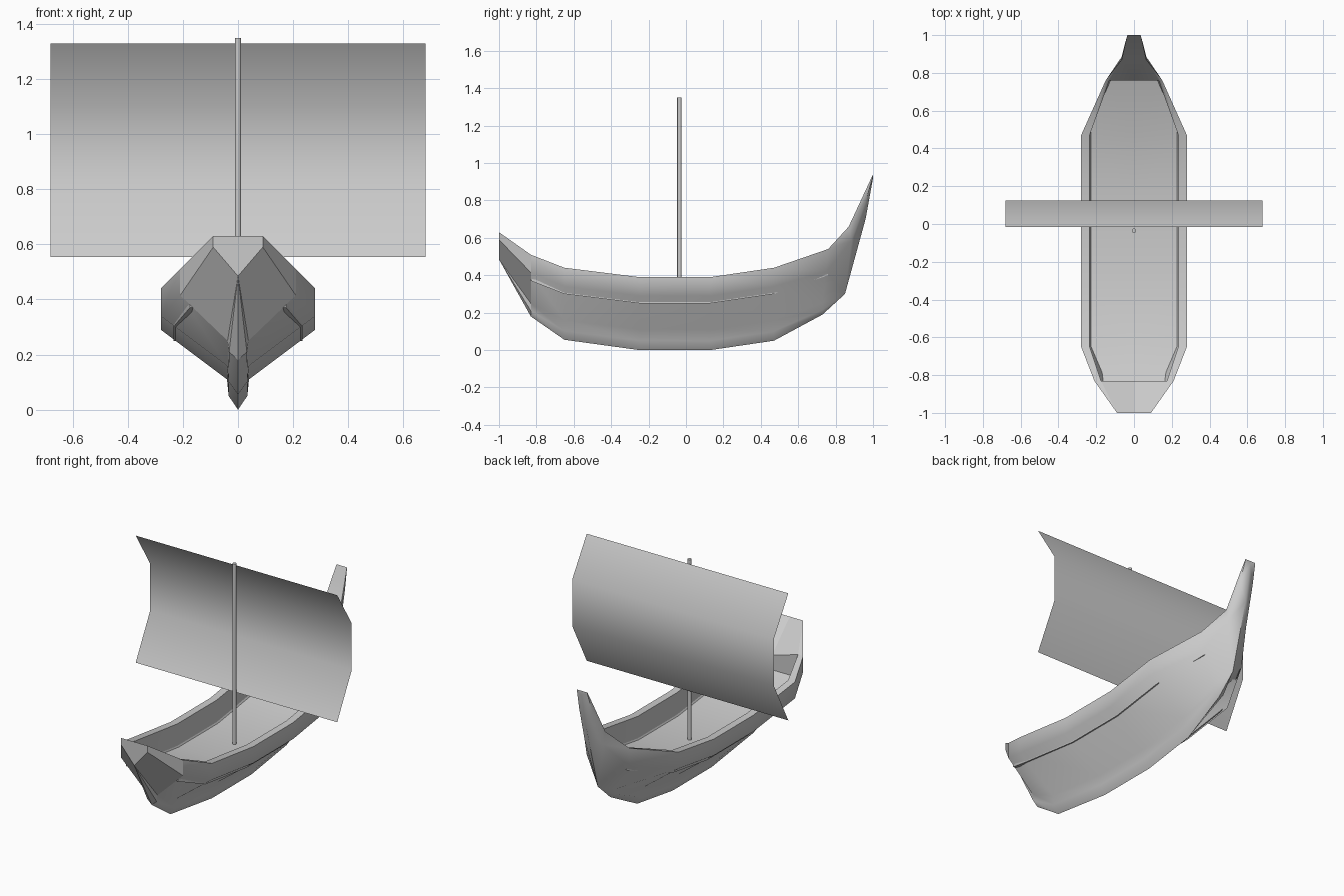
import bpy, bmesh, math

if "Cube" in bpy.data.objects:
    bpy.data.objects.remove(bpy.data.objects["Cube"])


def finish(bm, name, angle):
    bmesh.ops.recalc_face_normals(bm, faces=bm.faces)
    me = bpy.data.meshes.new(name)
    bm.to_mesh(me)
    bm.free()
    ob = bpy.data.objects.new(name, me)
    bpy.context.collection.objects.link(ob)
    bpy.ops.object.select_all(action='DESELECT')
    ob.select_set(True)
    bpy.context.view_layer.objects.active = ob
    bpy.ops.object.shade_smooth_by_angle(angle=math.radians(angle))
    return ob


# Hull stations, half section each:
# gunwale (y, half width, z), inner rim half width, side knuckle (y, x, z),
# chine (y, x, z), keel (y, z)
stations = [
    ((-1.00, .09, .63), .09, (-1.00, .09, .59), (-1.00, 0, .485), (-1.00, .485)),
    ((-.83, .21, .51), .175, (-.83, .21, .415), (-.83, .038, .25), (-.83, .18)),
    ((-.65, .28, .44), .235, (-.65, .28, .34), (-.65, .04, .16), (-.65, .055)),
    ((-.25, .28, .39), .235, (-.25, .28, .29), (-.25, .04, .11), (-.25, 0)),
    ((.13, .28, .39), .235, (.13, .28, .29), (.13, .04, .11), (.13, 0)),
    ((.47, .28, .44), .235, (.47, .28, .34), (.47, .04, .16), (.47, .05)),
    ((.76, .15, .54), .13, (.75, .145, .42), (.73, .038, .25), (.73, .19)),
    ((.87, .065, .66), .06, (.885, .065, .585), (.85, 0, .30), (.85, .30)),
    ((.96, .045, .854), .04, (.965, .045, .81), (.96, 0, .70), (.96, .70)),
    ((1.0, .035, .94), .03, (1.0, .035, .93), (1.0, 0, .92), (1.0, .92)),
]
BOW, STERN, LAST = 1, 6, len(stations) - 1
DEPTH = .14

bm = bmesh.new()
rows = []
for i, (g, rim, s, c, k) in enumerate(stations):
    top = g[2] - (.05 if i == BOW else 0)
    pts = {
        "T": (0, g[0], top), "R": (rim, g[0], g[2]), "G": (g[1], g[0], g[2]),
        "D": (0, g[0], g[2] - DEPTH), "E": (rim, g[0], g[2] - DEPTH),
        "S": (s[1], s[0], s[2]), "C": (c[1], c[0], c[2]),
        "K": (c[1] * .85, c[0], (c[2] + k[1]) / 2 - .005 * (c[1] > 0)),
        "B": (0, k[0], k[1]),
    }
    rows.append({n: bm.verts.new(p) for n, p in pts.items()})


def strip(a, b, cols):
    for p, q in zip(cols, cols[1:]):
        bm.faces.new((a[p], a[q], b[q], b[p]))


for i, (a, b) in enumerate(zip(rows, rows[1:])):
    strip(a, b, "GSCKB")                       # outer planking and keel
    strip(a, b, "DERG" if BOW <= i < STERN else "TRG")  # open deck or end cover
for i in (BOW, STERN):                         # walls closing the deck
    bm.faces.new([rows[i][n] for n in "TRED"])
for i in (0, LAST):                            # blunt ends
    bm.faces.new([rows[i][n] for n in "TRGSB"])

bmesh.ops.remove_doubles(bm, verts=bm.verts, dist=1e-4)
bmesh.ops.delete(bm, geom=[v for v in bm.verts if not v.link_faces], context='VERTS')
bmesh.ops.mirror(bm, geom=bm.verts[:] + bm.edges[:] + bm.faces[:], axis='X', merge_dist=1e-4)
bmesh.ops.remove_doubles(bm, verts=bm.verts, dist=1e-4)
hull = finish(bm, "hull", 56)
for p in hull.data.polygons:                   # crisp bow panels
    if p.center.y < -.83:
        p.use_smooth = False

# Mast
bpy.ops.mesh.primitive_cylinder_add(vertices=10, radius=.012, depth=1.10,
                                    location=(0, -.035, .80))
mast = bpy.context.object
mast.name = "mast"
bpy.ops.object.shade_smooth_by_angle(angle=math.radians(40))

# Billowing sail, a single bent sheet
bm = bmesh.new()
profile = [(-.015, 1.33), (.125, 1.105), (.125, .82), (-.015, .555)]
edge = [[bm.verts.new((x, y, z)) for y, z in profile] for x in (-.68, .68)]
for i in range(3):
    bm.faces.new((edge[0][i], edge[1][i], edge[1][i + 1], edge[0][i + 1]))
finish(bm, "sail", 60)
